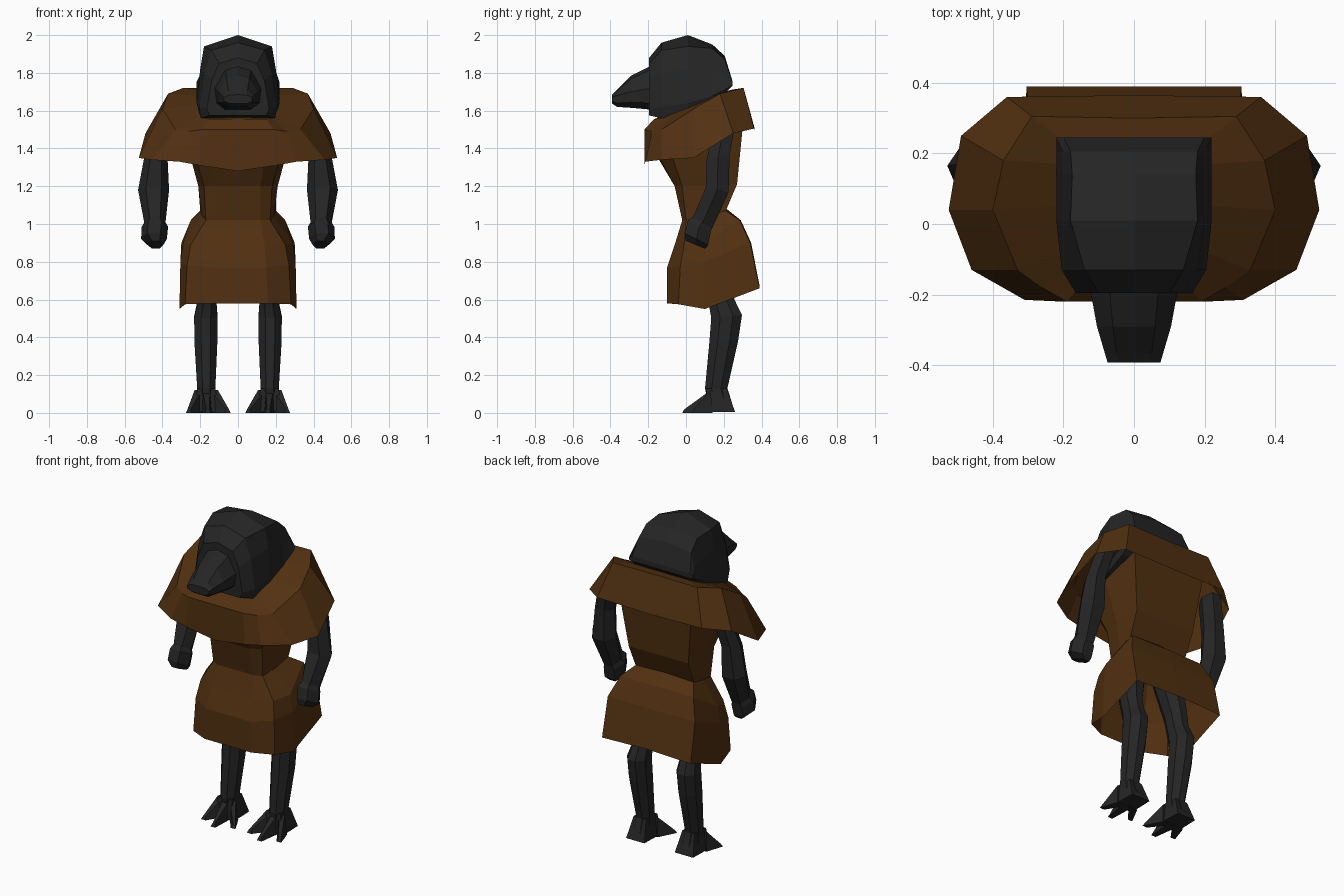
import bpy, bmesh, math


def material(name, rgb):
    m = bpy.data.materials.new(name)
    m.diffuse_color = (*rgb, 1)
    return m


BROWN = material("brown_cloth", (0.084, 0.030, 0.0055))
BLACK = material("black_feather", (0.0185, 0.0185, 0.0185))


def loft(name, rings, mat, cap_start=True, cap_end=True):
    """Skin a row of closed rings with flat faces."""
    bm = bmesh.new()
    rows = [[bm.verts.new(p) for p in ring] for ring in rings]
    n = len(rows[0])
    for a, b in zip(rows, rows[1:]):
        for i in range(n):
            j = (i + 1) % n
            bm.faces.new((a[i], a[j], b[j], b[i]))
    if cap_start:
        bm.faces.new(rows[0])
    if cap_end:
        bm.faces.new(rows[-1])
    bmesh.ops.recalc_face_normals(bm, faces=bm.faces[:])
    me = bpy.data.meshes.new(name)
    bm.to_mesh(me)
    bm.free()
    me.materials.append(mat)
    ob = bpy.data.objects.new(name, me)
    bpy.context.collection.objects.link(ob)
    return ob


def mirrored(half):
    """Complete a half ring whose first and last points lie on x = 0."""
    return half + [(-x, y, z) for x, y, z in reversed(half[1:-1])]


def sections(rows):
    """Half sections at fixed y, given as (y, [(x, z), ...])."""
    return [mirrored([(x, y, z) for x, z in pts]) for y, pts in rows]


def limb(name, stations, side, sides, turn=0.0):
    """Tapered limb; stations are (x, y, z, half width, half depth, tilt)."""
    rings = []
    for cx, cy, z, rx, ry, tilt in stations:
        ring = []
        for i in range(sides):
            a = turn + 2 * math.pi * i / sides
            dy = ry * math.sin(a)
            ring.append((side * (cx + rx * math.cos(a)), cy + dy, z + tilt * dy))
        rings.append(ring)
    return loft(name, rings, BLACK)


# Head
loft("head", sections([
    (-0.195, [(0, 1.88), (.10, 1.85), (.14, 1.76), (.165, 1.61), (.15, 1.575), (0, 1.575)]),
    (-0.13, [(0, 1.96), (.14, 1.92), (.18, 1.80), (.205, 1.62), (.195, 1.56), (0, 1.56)]),
    (0.01, [(0, 2.0), (.18, 1.94), (.20, 1.82), (.22, 1.64), (.20, 1.57), (0, 1.57)]),
    (0.14, [(0, 1.95), (.175, 1.93), (.20, 1.80), (.22, 1.68), (.20, 1.63), (0, 1.63)]),
    (0.205, [(0, 1.89), (.18, 1.87), (.20, 1.79), (.22, 1.71), (.20, 1.69), (0, 1.69)]),
    (0.245, [(0, 1.76), (.20, 1.76), (.22, 1.75), (.22, 1.735), (.20, 1.73), (0, 1.73)]),
]), BLACK)

# Beak
loft("beak", sections([
    (-0.18, [(0, 1.84), (.07, 1.82), (.125, 1.72), (.115, 1.64), (.07, 1.605), (0, 1.605)]),
    (-0.29, [(0, 1.785), (.06, 1.77), (.105, 1.70), (.10, 1.645), (.06, 1.615), (0, 1.615)]),
    (-0.365, [(0, 1.71), (.05, 1.705), (.083, 1.68), (.08, 1.64), (.05, 1.62), (0, 1.62)]),
    (-0.392, [(0, 1.685), (.045, 1.683), (.075, 1.67), (.075, 1.65), (.045, 1.638), (0, 1.638)]),
]), BLACK)

# Shoulder cape: hem, shoulder line, collar
loft("shoulder_cape", [mirrored(r) for r in (
    [(0, -.22, 1.28), (.20, -.22, 1.31), (.31, -.215, 1.33), (.46, -.13, 1.34),
     (.525, .04, 1.35), (.49, .25, 1.48), (.36, .36, 1.505), (0, .365, 1.50)],
    [(0, -.22, 1.50), (.19, -.22, 1.50), (.26, -.18, 1.49), (.33, -.13, 1.50),
     (.40, .04, 1.61), (.37, .18, 1.69), (.29, .305, 1.72), (0, .30, 1.72)],
    [(0, -.17, 1.555), (.15, -.17, 1.555), (.18, -.13, 1.56), (.20, -.08, 1.58),
     (.215, .05, 1.63), (.215, .17, 1.68), (.20, .235, 1.71), (0, .235, 1.71)],
)], BROWN, cap_start=False)

# Tunic: skirt hem, hips, waist, chest
loft("tunic", [mirrored(r) for r in (
    [(0, -.10, .58), (.16, -.10, .58), (.28, -.04, .575), (.31, .10, .55), (.305, .39, .66), (0, .39, .67)],
    [(0, -.10, .77), (.15, -.10, .77), (.27, -.03, .78), (.305, .10, .80), (.30, .34, .90), (0, .345, .90)],
    [(0, -.06, .89), (.14, -.06, .89), (.25, -.01, .89), (.29, .10, .90), (.25, .285, 1.02), (0, .29, 1.02)],
    [(0, -.02, 1.02), (.12, -.02, 1.02), (.17, .0, 1.02), (.19, .10, 1.04), (.20, .21, 1.07), (0, .215, 1.08)],
    [(0, -.06, 1.20), (.12, -.06, 1.20), (.18, -.02, 1.20), (.21, .10, 1.20), (.205, .27, 1.21), (0, .27, 1.21)],
    [(0, -.19, 1.42), (.15, -.18, 1.42), (.25, -.10, 1.44), (.28, .08, 1.46), (.25, .305, 1.56), (0, .305, 1.56)],
)], BROWN, cap_start=False)

for side, label in ((1, "left"), (-1, "right")):
    # Arm and hand
    limb(label + "_arm", [
        (.39, .20, 1.52, .06, .07, .3), (.435, .17, 1.35, .062, .07, .2),
        (.447, .165, 1.18, .082, .07, -.2), (.44, .085, 1.0, .055, .06, -.5)], side, 6)
    limb(label + "_hand", [
        (.44, .085, 1.01, .055, .06, -.5), (.44, .07, .985, .07, .07, -.5),
        (.445, .055, .92, .068, .072, -.5), (.435, .05, .89, .04, .06, -.4)], side, 6)

    # Leg
    limb(label + "_leg", [
        (.13, .13, .95, .09, .10, 0), (.165, .17, .68, .06, .08, 0),
        (.165, .19, .58, .055, .072, .3), (.17, .215, .51, .067, .088, .1),
        (.17, .20, .38, .066, .082, 0), (.168, .16, .13, .052, .064, 0),
        (.168, .18, .05, .06, .07, 0)], side, 8, math.pi / 8)

    # Heel block
    loft(label + "_heel", [
        [(side * x, y, .13) for x, y in ((.12, .11), (.215, .11), (.21, .215), (.125, .215))],
        [(side * x, y, .005) for x, y in ((.10, .10), (.235, .10), (.23, .26), (.105, .26))],
    ], BLACK)

    # Three splayed toes
    for k, (tx, ty) in enumerate(((.055, .03), (.16, -.02), (.26, .03))):
        bx = .168 + (k - 1) * .042
        loft(f"{label}_toe_{k + 1}", [
            [(side * (bx - .03), .14, 0), (side * (bx + .03), .14, 0),
             (side * (bx + .02), .13, .12), (side * (bx - .02), .13, .12)],
            [(side * (tx - .016), ty, 0), (side * (tx + .016), ty, 0),
             (side * (tx + .008), ty + .01, .018), (side * (tx - .008), ty + .01, .018)],
        ], BLACK)
